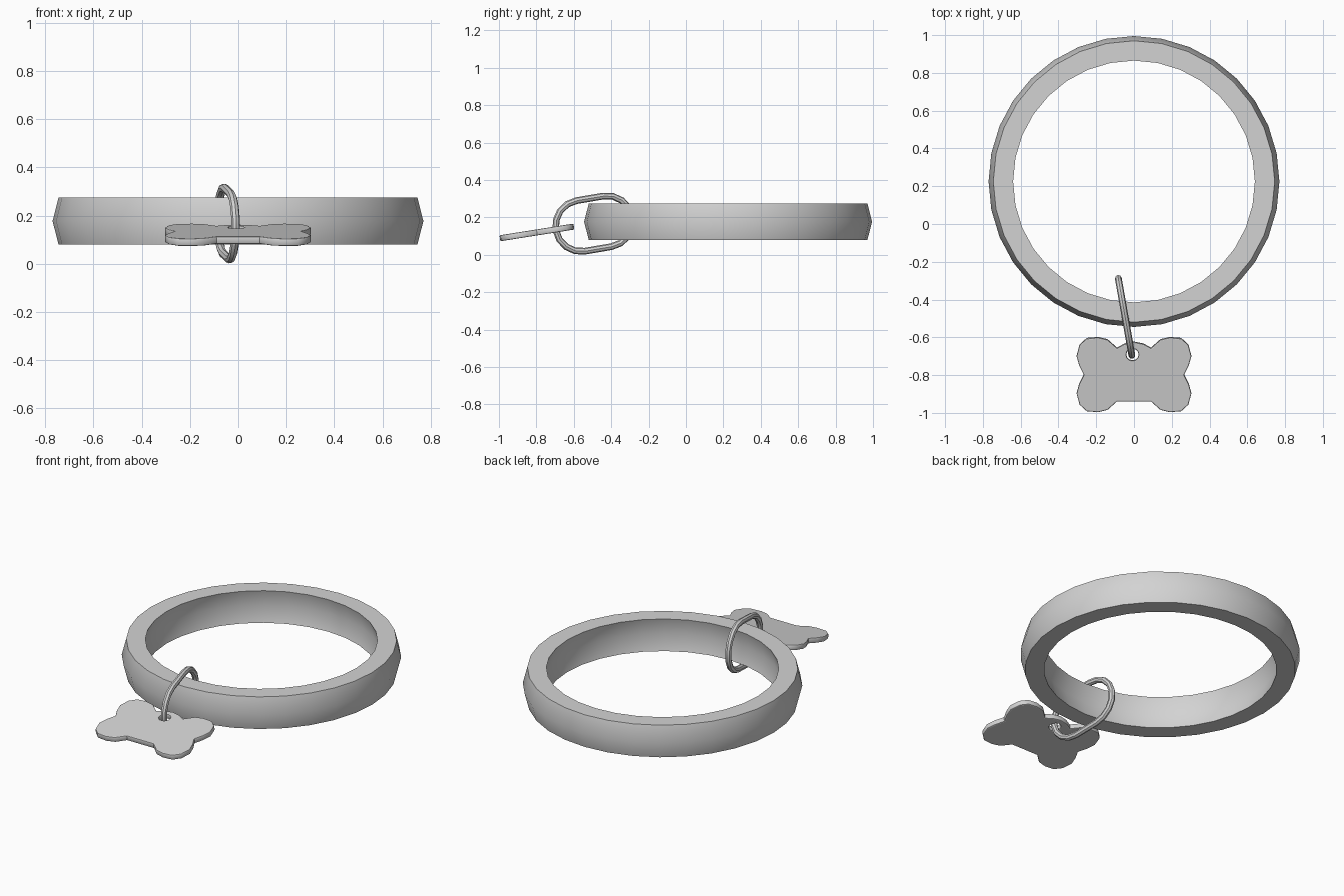
import bpy
import bmesh
from math import cos, sin, pi, radians
from mathutils import Matrix, Vector

if "Cube" in bpy.data.objects:
    bpy.data.objects.remove(bpy.data.objects["Cube"], do_unlink=True)

grey = bpy.data.materials.new("plain_grey")
grey.use_nodes = True
grey.diffuse_color = (0.65, 0.65, 0.65, 1)
grey.node_tree.nodes["Principled BSDF"].inputs["Base Color"].default_value = grey.diffuse_color


def finish(obj):
    """Select the object, make it a mesh and smooth it with sharp corners."""
    bpy.ops.object.select_all(action="DESELECT")
    obj.select_set(True)
    bpy.context.view_layer.objects.active = obj
    if obj.type == "CURVE":
        bpy.ops.object.convert(target="MESH")
        obj = bpy.context.object
    obj.data.materials.clear()
    obj.data.materials.append(grey)
    bpy.ops.object.shade_smooth_by_angle(angle=radians(35))


def curve_object(name, dimensions, loops):
    """Closed straight-segment curve from lists of points."""
    curve = bpy.data.curves.new(name, "CURVE")
    curve.dimensions = dimensions
    for loop in loops:
        spline = curve.splines.new("POLY")
        spline.points.add(len(loop) - 1)
        for point, co in zip(spline.points, loop):
            point.co = (*co, 1)
        spline.use_cyclic_u = True
    obj = bpy.data.objects.new(name, curve)
    bpy.context.collection.objects.link(obj)
    return obj


# Collar: a six-point strap section swept round a circle
SIDES = 32
section = [(0.64, 0.08), (0.745, 0.08), (0.77, 0.177),
           (0.745, 0.275), (0.64, 0.275), (0.665, 0.177)]
bm = bmesh.new()
rings = []
for i in range(SIDES):
    a = 2 * pi * i / SIDES
    rings.append([bm.verts.new((r * cos(a), 0.225 + r * sin(a), z)) for r, z in section])
for i, ring in enumerate(rings):
    following = rings[(i + 1) % SIDES]
    for j in range(len(section)):
        k = (j + 1) % len(section)
        bm.faces.new((ring[j], ring[k], following[k], following[j]))
# The strap surface is turned to its inner side
bmesh.ops.recalc_face_normals(bm, faces=bm.faces)
bmesh.ops.reverse_faces(bm, faces=bm.faces)
mesh = bpy.data.meshes.new("collar")
bm.to_mesh(mesh)
bm.free()
collar = bpy.data.objects.new("collar", mesh)
bpy.context.collection.objects.link(collar)
finish(collar)

# Link: an upright rounded loop of wire through the collar and the tag
ARC, RADIUS, STRAIGHT = 8, 0.137, 0.073
path = []
for end in (1, -1):
    for i in range(ARC + 1):
        a = pi * i / ARC - pi / 2
        path.append((0, end * (STRAIGHT + RADIUS * cos(a)), end * RADIUS * sin(a)))
link = curve_object("tag_link", "3D", [path])
link.data.bevel_depth = 0.018
link.data.bevel_resolution = 2
link.matrix_world = (Matrix.Translation((-0.047, -0.492, 0.167))
                     @ Matrix.Rotation(radians(10), 4, "Z")
                     @ Matrix.Rotation(radians(9.5), 4, "X"))
finish(link)

# Tag: mirrored bone outline with a hole, relative to the tag's centre
lobe = [(0.09, 0.143), (0.14, 0.188), (0.19, 0.2), (0.25, 0.195),
        (0.288, 0.16), (0.304, 0.1), (0.29, 0.05)]
half = ([(0.05, 0.165)] + lobe + [(0.265, 0)]
        + [(x, -y) for x, y in reversed(lobe)])
outline = [(0, 0.175)] + half + [(-x, y) for x, y in reversed(half)]
hole = [(-0.008 + 0.033 * cos(2 * pi * i / 12), 0.108 + 0.033 * sin(2 * pi * i / 12))
        for i in range(12)]
tag = curve_object("bone_tag", "2D", [[(x, y, 0) for x, y in loop] for loop in (outline, hole)])
tag.data.fill_mode = "BOTH"
tag.data.extrude = 0.01
tag.data.bevel_depth = 0.006
tag.data.bevel_resolution = 1
tag.data.offset = -0.006
tag.matrix_world = Matrix.Translation((0, -0.797, 0.12)) @ Matrix.Rotation(radians(9), 4, "X")
finish(tag)
